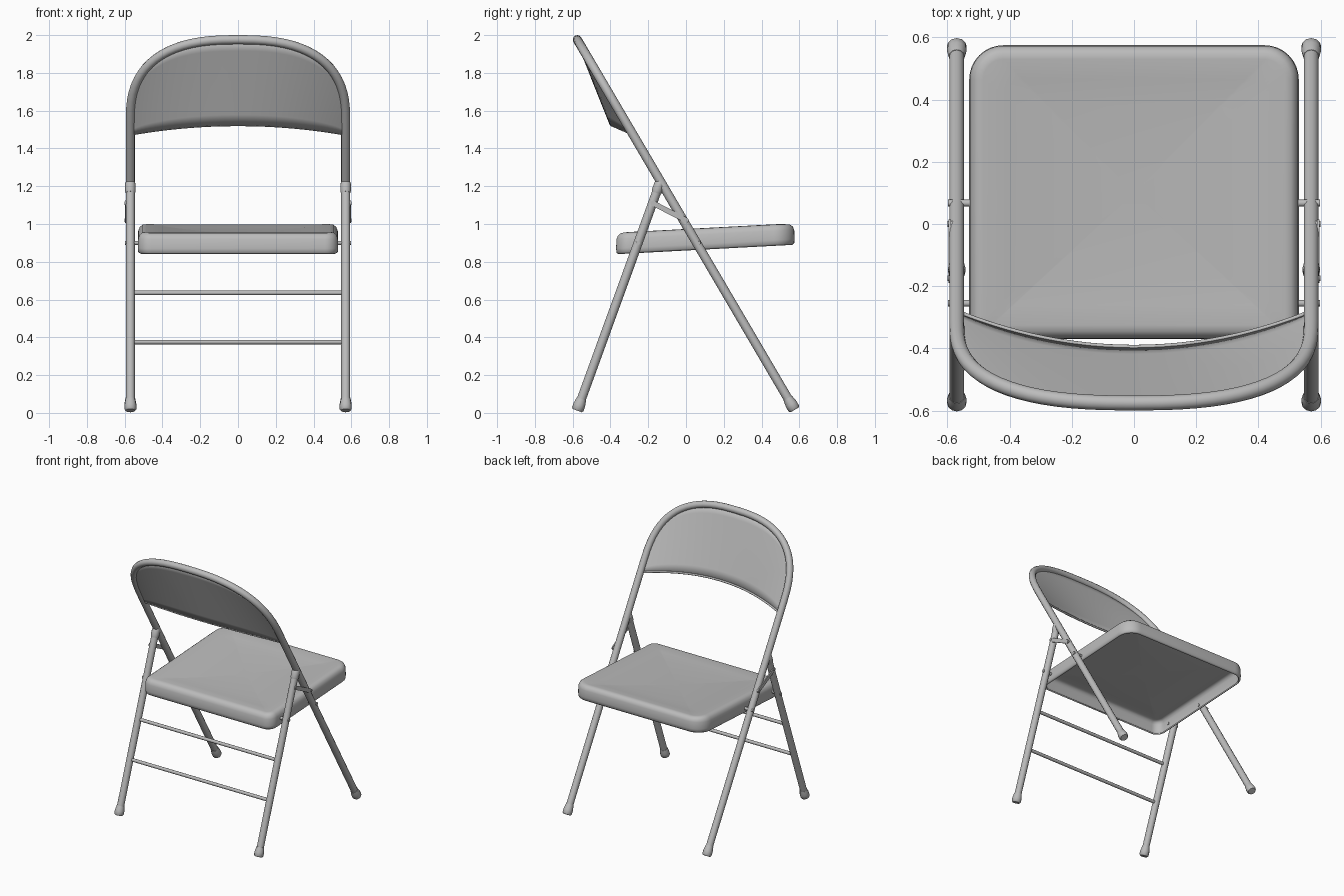
import bpy, bmesh, math
from mathutils import Vector

if "Cube" in bpy.data.objects:
    bpy.data.objects.remove(bpy.data.objects["Cube"], do_unlink=True)

steel = bpy.data.materials.new("grey painted steel")
steel.use_nodes = True
GREY = (0.5, 0.5, 0.5, 1)
steel.diffuse_color = GREY
steel.node_tree.nodes["Principled BSDF"].inputs["Base Color"].default_value = GREY

SIDE = 0.57      # x of the tube frames
TUBE = 0.024


def finish(obj, angle=40):
    bpy.ops.object.select_all(action="DESELECT")
    obj.select_set(True)
    bpy.context.view_layer.objects.active = obj
    if obj.type == "CURVE":
        bpy.ops.object.convert(target="MESH")
        obj = bpy.context.object
    obj.data.materials.clear()
    obj.data.materials.append(steel)
    bpy.ops.object.shade_smooth_by_angle(angle=math.radians(angle))
    return obj


def tube(name, points, radius, scales=None):
    """Round tube through points, with an optional radius factor per point."""
    curve = bpy.data.curves.new(name, "CURVE")
    curve.dimensions = "3D"
    curve.bevel_depth = radius
    curve.bevel_resolution = 4
    curve.use_fill_caps = True
    spline = curve.splines.new("POLY")
    spline.points.add(len(points) - 1)
    for i, (point, co) in enumerate(zip(spline.points, points)):
        point.co = (*co, 1)
        point.radius = scales[i] if scales else 1
    obj = bpy.data.objects.new(name, curve)
    bpy.context.collection.objects.link(obj)
    return finish(obj)


def mesh_object(name, bm, thickness, angle=40):
    bmesh.ops.recalc_face_normals(bm, faces=bm.faces)
    mesh = bpy.data.meshes.new(name)
    bm.to_mesh(mesh)
    bm.free()
    obj = bpy.data.objects.new(name, mesh)
    bpy.context.collection.objects.link(obj)
    if thickness:
        shell = obj.modifiers.new("Sheet", "SOLIDIFY")
        shell.thickness = thickness
        shell.offset = -1
    return finish(obj, angle)


def main_y(z):
    return 0.575 - (z - 0.016) * 0.587


def rear_y(z):
    return -0.575 + (z - 0.014) * 0.363


def along(x, line, z):
    return Vector((x, line(z), z))


# Main frame: one tube running up both sides and over the back
def arch(t):
    c, s = math.cos(t), math.sin(t)
    x = math.copysign(SIDE * abs(c) ** 0.78, c)
    return x, 1.55 + 0.426 * max(s, 0) ** 0.78


STEPS = 36
outline = [arch(math.pi * i / STEPS) for i in range(STEPS + 1)]
path = [(SIDE, 0.03)] + outline + [(-SIDE, 0.03)]
tube("main_frame", [along(x, main_y, z) for x, z in path], TUBE)

# Back panel: sheet bowed backwards along its lower edge
bm = bmesh.new()
ROWS = 8
columns = []
for x, top in outline:
    across = 1 - (x / SIDE) ** 2
    bottom = 1.475 + 0.05 * across
    column = []
    for j in range(ROWS + 1):
        s = j / ROWS
        z = bottom + (top - bottom) * s
        column.append(bm.verts.new((x, main_y(z) - 0.085 * across * (1 - s), z)))
    columns.append(column)
for a, b in zip(columns, columns[1:]):
    for j in range(ROWS):
        bm.faces.new((a[j], b[j], b[j + 1], a[j + 1]))
hem = [column[0].co.copy() for column in columns]
mesh_object("back_panel", bm, 0.008)
tube("back_panel_hem", hem, 0.007)


# Seat pan: hollow pressed sheet with rounded corners and a dished top
def seat_outline(inset, per_corner=8):
    points = []
    for cx, cy, start, r in ((1, 1, 0, 0.11), (-1, 1, 90, 0.11),
                             (-1, -1, 180, 0.07), (1, -1, 270, 0.07)):
        r = max(r - inset, 0.03)
        px = cx * (0.53 - inset - r)
        py = (0.575 if cy > 0 else -0.37) - cy * (inset + r)
        for k in range(per_corner + 1):
            a = math.radians(start + 90 * k / per_corner)
            points.append((px + r * math.cos(a), py + r * math.sin(a)))
    return points


bm = bmesh.new()
rings = []


def seat_ring(points, height, dish):
    ring = []
    for x, y in points:
        z = 0.84 + (y + 0.37) * 0.053 + height
        z -= dish * max(0, 1 - (x / 0.5) ** 2)
        ring.append(bm.verts.new((x, y, z)))
    rings.append(ring)


for inset, height, dish in ((0.012, 0, 0), (0.002, 0.008, 0), (0, 0.03, 0), (0.002, 0.08, 0.004),
                            (0.01, 0.1, 0.01), (0.025, 0.112, 0.014),
                            (0.045, 0.115, 0.018)):
    seat_ring(seat_outline(inset), height, dish)
inner = seat_outline(0.045)
for scale in (0.85, 0.65, 0.45, 0.25, 0.08):
    seat_ring([(x * scale, 0.1 + (y - 0.1) * scale) for x, y in inner], 0.115, 0.032)
for a, b in zip(rings, rings[1:]):
    for i in range(len(a)):
        k = (i + 1) % len(a)
        bm.faces.new((a[i], a[k], b[k], b[i]))
bm.faces.new(rings[-1])
# turn the sheet outwards so that it thickens into the hollow
bm.normal_update()
seat = mesh_object("seat", bm, 0.01, 50)

# Cross bars between the rear legs
for name, z in (("upper_cross_bar", 0.635), ("lower_cross_bar", 0.375)):
    tube(name, [along(-SIDE, rear_y, z), along(SIDE, rear_y, z)], 0.012)

for side, sign in (("left", 1), ("right", -1)):
    x = sign * SIDE
    # Rear leg with a swollen cap on top
    tube(side + "_rear_leg", [along(x, rear_y, 0.03), along(x, rear_y, 1.18)], TUBE)
    tube(side + "_rear_leg_cap",
         [along(x, rear_y, z) for z in (1.165, 1.175, 1.21, 1.23, 1.238)],
         0.028, (0.9, 1, 1, 0.8, 0.45))
    # Rubber style feet
    for part, line, low in (("rear", rear_y, 0.012), ("main", main_y, 0.016)):
        tube(f"{side}_{part}_foot",
             [along(x, line, low + h) for h in (0, 0.008, 0.03, 0.05, 0.062)],
             0.032, (0.8, 1, 1, 0.88, 0.8))
    # Pivot pins holding the seat
    for part, y in (("rear", -0.255), ("main", 0.067)):
        tube(f"{side}_{part}_seat_pin",
             [(sign * 0.515, y, 0.9), (sign * 0.598, y, 0.9)], 0.011)
    # Folding link between rear leg and main frame
    start, end = Vector((0, -0.175, 1.11)), Vector((0, 0.0, 1.02))
    step = (end - start).normalized()
    normal = Vector((0, -step.z, step.y)) * 0.014
    bm = bmesh.new()
    profile = []
    for centre, direction in ((start, -1), (end, 1)):
        for k in range(7):
            a = math.pi * (k / 6 - 0.5)
            profile.append(centre + direction * (step * 0.014 * math.cos(a) + normal * math.sin(a)))
    face = bm.faces.new([bm.verts.new(p + Vector((sign * 0.589, 0, 0))) for p in profile])
    extruded = bmesh.ops.extrude_face_region(bm, geom=[face])["geom"]
    bmesh.ops.translate(bm, vec=(sign * 0.008, 0, 0),
                        verts=[v for v in extruded if isinstance(v, bmesh.types.BMVert)])
    mesh_object(side + "_link", bm, 0)
    for part, p in (("rear", start), ("main", end)):
        tube(f"{side}_{part}_link_pin",
             [p + Vector((x, 0, 0)), p + Vector((sign * 0.6, 0, 0))], 0.009)
